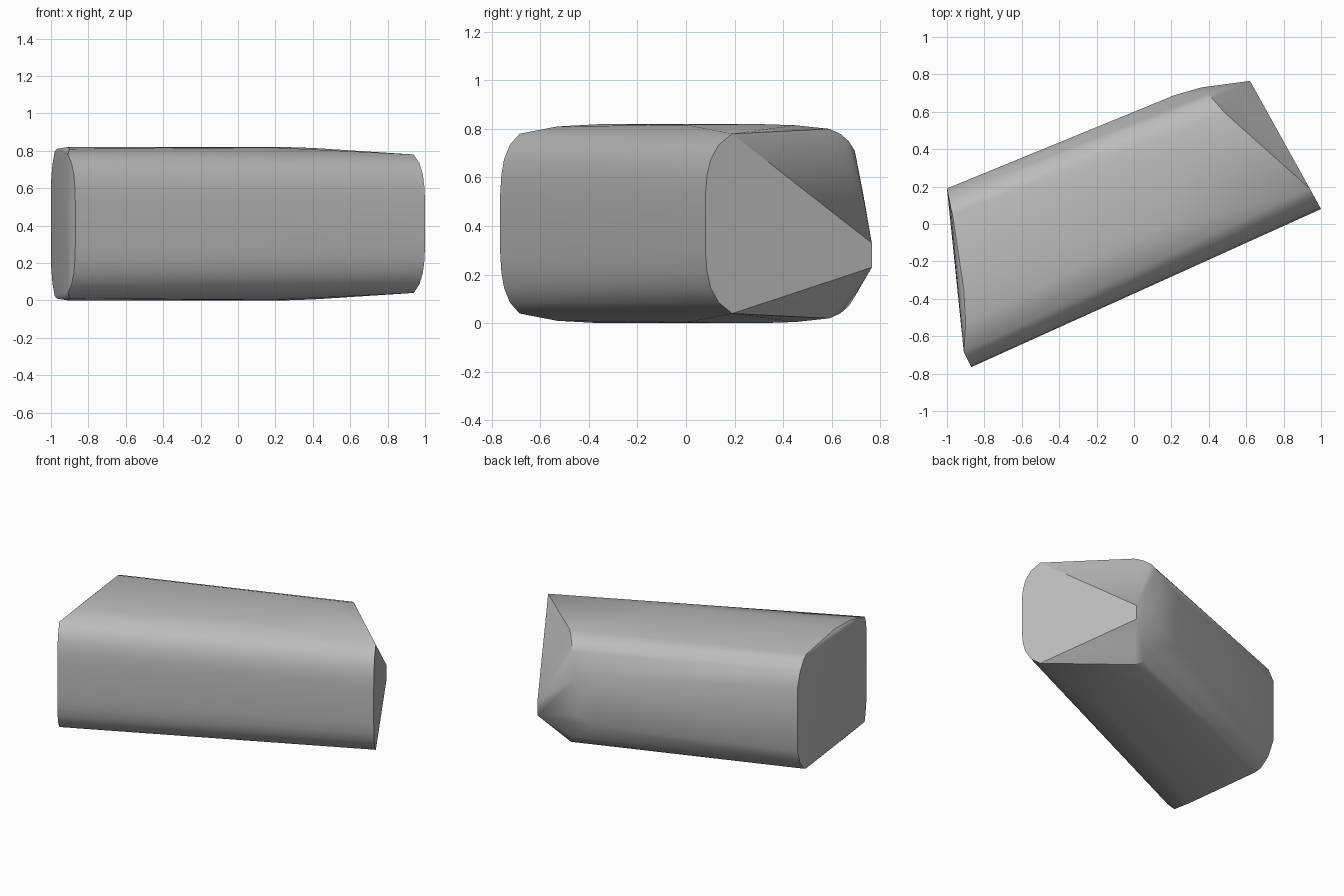
import bpy
import bmesh
import math
from mathutils import Vector

MID_HEIGHT = 0.41

# Remove the default cube
default_cube = bpy.data.objects.get("Cube")
if default_cube:
    bpy.data.objects.remove(default_cube, do_unlink=True)


def make_material(name, colour):
    material = bpy.data.materials.new(name)
    material.use_nodes = True
    material.diffuse_color = colour
    shader = next(n for n in material.node_tree.nodes if n.type == "BSDF_PRINCIPLED")
    shader.inputs["Base Color"].default_value = colour
    return material


def mirrored(points):
    """Turn (x, y, half height) points into pairs above and below mid height."""
    return [Vector((x, y, MID_HEIGHT + side * half))
            for x, y, half in points for side in (-1, 1)]


def rounded_edge(origin, direction, width):
    """Rounded front edge, swept inward from its outermost line."""
    profile = [(0, .12), (.06, .2), (.2, .265), (.5, .325), (1, .37)]
    return mirrored([(origin[0] + direction[0] * width * step,
                      origin[1] + direction[1] * width * step, half)
                     for step, half in profile])


def hull_object(name, points, material):
    mesh = bpy.data.meshes.new(name)
    bm = bmesh.new()
    for point in points:
        bm.verts.new(point)
    result = bmesh.ops.convex_hull(bm, input=bm.verts)
    unused = {v for v in result["geom_interior"] if isinstance(v, bmesh.types.BMVert)}
    bmesh.ops.delete(bm, geom=list(unused), context="VERTS")
    bmesh.ops.dissolve_limit(bm, angle_limit=math.radians(1),
                             verts=bm.verts, edges=bm.edges)
    bmesh.ops.recalc_face_normals(bm, faces=bm.faces)
    bm.to_mesh(mesh)
    bm.free()
    mesh.materials.append(material)
    obj = bpy.data.objects.new(name, mesh)
    bpy.context.collection.objects.link(obj)
    bpy.ops.object.select_all(action="DESELECT")
    obj.select_set(True)
    bpy.context.view_layer.objects.active = obj
    bpy.ops.object.shade_smooth_by_angle(angle=math.radians(30))
    return obj


# Long front edge, rounded at both ends
front_edge = rounded_edge((-.87, -.765), (-.5, 1), .08)
front_edge += rounded_edge((1, .08), (-.55, 1), .11)

# Flat end cap with its raised rim, then the rounded back corner
left_end = mirrored([
    (-.9, -.53, .4), (-.91, -.35, .41), (-.97, .05, .4),
    (-.98, .09, .385), (-.992, .15, .32), (-1, .19, .22),
])

# Upper and lower faces, which taper a little toward the far end
broad_faces = mirrored([(.2, 0, .407), (.25, .3, .41), (.4, .45, .405)])

# Rounded back corner at the chamfered end
right_end = mirrored([
    (.49, .59, .39), (.45, .635, .37), (.42, .67, .34),
    (.4, .695, .3), (.36, .73, .12), (.22, .69, .18),
])

# Blunt tip where the end facets meet
tip = [Vector((.62, .765, height)) for height in (.23, .33)]

stone_grey = make_material("stone grey", (.5, .5, .5, 1))
hull_object("faceted_block", front_edge + left_end + broad_faces + right_end + tip,
            stone_grey)
